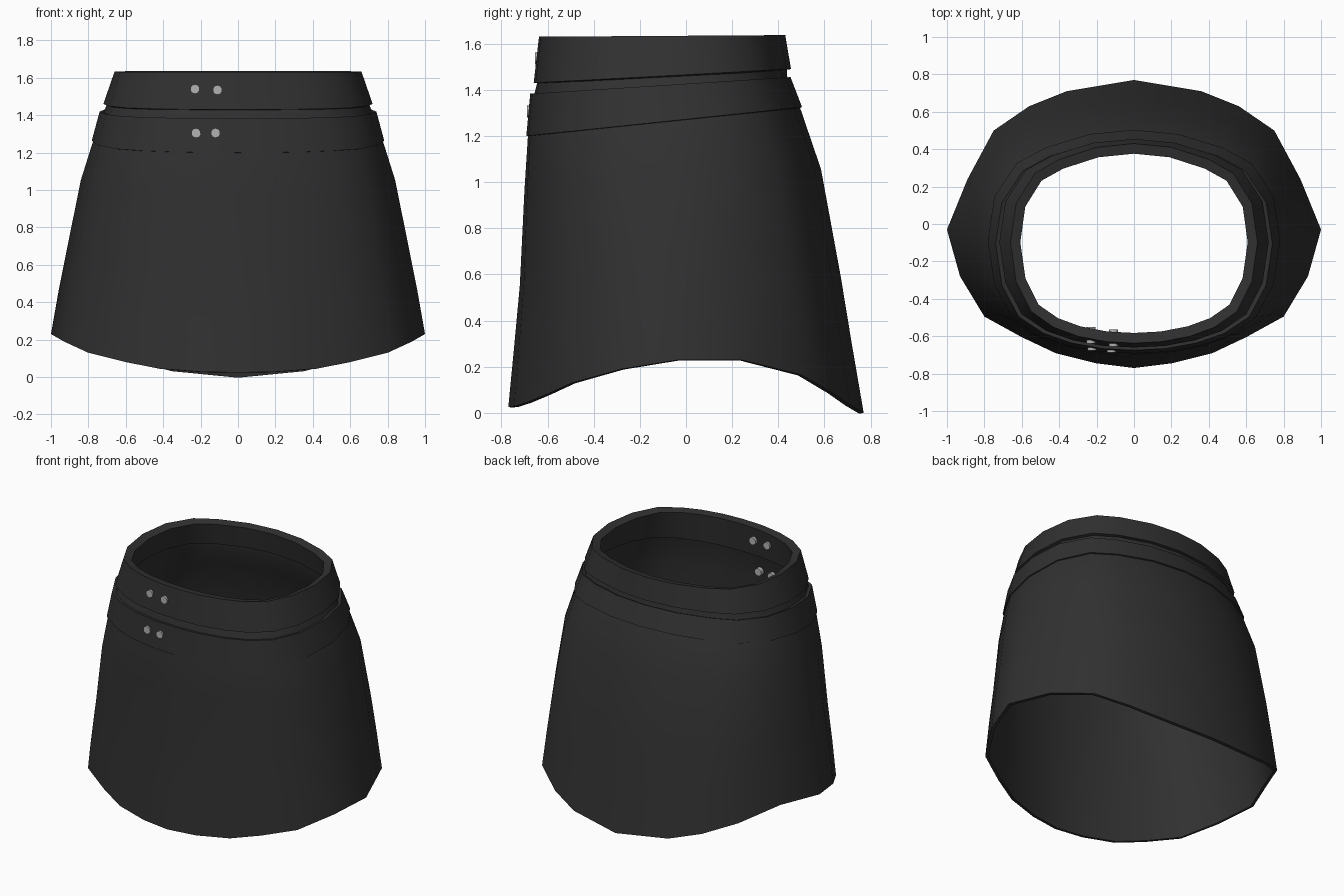
import bpy, bmesh, math
from mathutils import Vector

if "Cube" in bpy.data.objects:
    bpy.data.objects.remove(bpy.data.objects["Cube"])


def material(name, rgb):
    m = bpy.data.materials.new(name)
    m.diffuse_color = (*rgb, 1)
    m.use_nodes = True
    m.node_tree.nodes["Principled BSDF"].inputs["Base Color"].default_value = m.diffuse_color
    return m


CLOTH = material("charcoal cloth", (0.03, 0.03, 0.03))
METAL = material("grey metal", (0.45, 0.45, 0.45))

# Right half outlines, front centre to back centre
WAIST = [(0, -.64), (.15, -.632), (.3, -.603), (.43, -.555), (.55, -.47), (.63, -.31),
         (.66, -.1), (.63, .11), (.53, .27), (.4, .345), (.2, .41), (0, .43)]
HEM = [(0, -.77), (.2, -.745), (.42, -.69), (.6, -.605), (.8, -.495), (.93, -.28),
       (1, -.03), (.89, .24), (.75, .5), (.56, .63), (.36, .71), (0, .77)]
HEM_Z = [.025, .028, .045, .08, .13, .19, .23, .23, .165, .09, .035, 0]


def unit(outline):
    """Scale an outline to -1..1 in both directions."""
    w = max(p[0] for p in outline)
    f, b = outline[0][1], outline[-1][1]
    return [(x / w, (2 * y - f - b) / (b - f)) for x, y in outline]


WAIST_U, HEM_U = unit(WAIST), unit(HEM)


def ring(width, front, back, z_front, z_back, s=0):
    """One closed loop; s blends from the waist outline to the hem outline."""
    half = []
    for (wx, wy), (hx, hy), hz in zip(WAIST_U, HEM_U, HEM_Z):
        ux, uy = wx + (hx - wx) * s, wy + (hy - wy) * s
        k = (uy + 1) / 2
        z = z_front + (z_back - z_front) * k
        half.append(Vector((ux * width, front + (back - front) * k, z + (hz - z) * s)))
    return half + [Vector((-p.x, p.y, p.z)) for p in half[-2:0:-1]]


def shell(name, rows, thickness):
    """Skin the loops from top to bottom and thicken inwards."""
    bm = bmesh.new()
    loops = [[bm.verts.new(p) for p in ring(*r)] for r in rows]
    n = len(loops[0])
    for a, b in zip(loops, loops[1:]):
        for i in range(n):
            j = (i + 1) % n
            bm.faces.new((a[i], b[i], b[j], a[j]))
    me = bpy.data.meshes.new(name)
    bm.to_mesh(me)
    bm.free()
    me.materials.append(CLOTH)
    ob = bpy.data.objects.new(name, me)
    bpy.context.collection.objects.link(ob)
    bpy.context.view_layer.objects.active = ob
    ob.select_set(True)
    mod = ob.modifiers.new("thickness", 'SOLIDIFY')
    mod.thickness = thickness
    mod.offset = -1
    bpy.ops.object.modifier_apply(modifier=mod.name)
    bpy.ops.object.shade_smooth_by_angle(angle=math.radians(40))
    ob.select_set(False)


# Skirt body, tucked up under the bands and flaring to the curved hem
shell("skirt", [
    (.695, -.64, .435, 1.45, 1.51),
    (.72, -.66, .44, 1.37, 1.44),
    (.775, -.685, .495, 1.2, 1.32),
    (.84, -.70, .585, 1.2, 1.32, .2),
    (.913, -.72, .67, 1.2, 1.32, .55),
    (.96, -.745, .72, 1.2, 1.32, .78),
    (1.0, -.77, .77, 1.2, 1.32, 1)], .02)

# Waistband and the lower belt
shell("waistband", [(.66, -.637, .43, 1.63, 1.637),
                    (.72, -.66, .455, 1.43, 1.49)], .055)
shell("lower_belt", [(.74, -.675, .453, 1.383, 1.455),
                     (.782, -.692, .503, 1.2, 1.325)], .03)

# Studs passing through the front of both bands
for i, (x, z, y, depth) in enumerate([(-.23, 1.54, -.64, .09), (-.11, 1.535, -.655, .09),
                                      (-.225, 1.305, -.677, .075), (-.12, 1.305, -.688, .075)]):
    bpy.ops.mesh.primitive_cylinder_add(vertices=10, radius=.026, depth=depth,
                                        location=(x, y + depth / 2, z),
                                        rotation=(math.pi / 2, 0, 0))
    ob = bpy.context.object
    ob.name = f"stud_{i + 1}"
    ob.data.materials.append(METAL)
    bpy.ops.object.shade_smooth_by_angle(angle=math.radians(40))
    ob.select_set(False)
